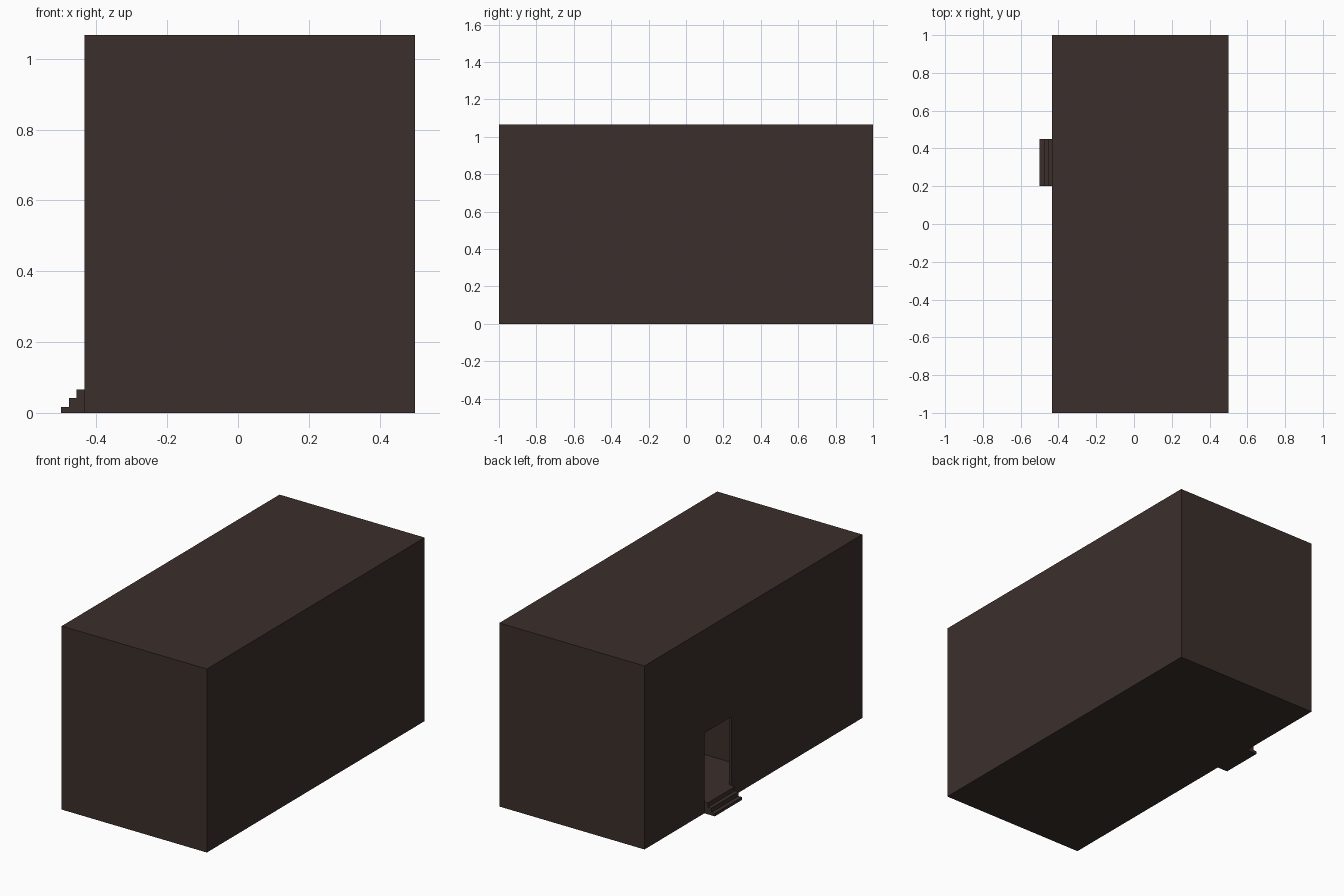
import bpy

if "Cube" in bpy.data.objects:
    bpy.data.objects.remove(bpy.data.objects["Cube"])

U = 1 / 60  # base module: wall thickness

mat = bpy.data.materials.new("dark_brown")
mat.diffuse_color = (0.044, 0.028, 0.024, 1)
mat.use_nodes = True
mat.node_tree.nodes["Principled BSDF"].inputs["Base Color"].default_value = mat.diffuse_color


def box(name, x, y, z):
    """Box from (min, max) ranges on each axis."""
    bpy.ops.mesh.primitive_cube_add(size=1)
    ob = bpy.context.object
    ob.name = name
    for v in ob.data.vertices:
        v.co = [r[1] if c > 0 else r[0] for c, r in zip(v.co, (x, y, z))]
    ob.data.materials.append(mat)
    return ob


def cut(target, cutter):
    """Subtract the cutter, then remove it."""
    mod = target.modifiers.new("cut", 'BOOLEAN')
    mod.operation = 'DIFFERENCE'
    mod.solver = 'EXACT'
    mod.object = cutter
    bpy.context.view_layer.objects.active = target
    bpy.ops.object.modifier_apply(modifier=mod.name)
    bpy.data.objects.remove(cutter)


# Building shell
left, right, top, floor = -26 * U, 0.5, 64 * U, 4 * U
shell = box("building_shell", (left, right), (-1, 1), (0, top))

# Two rooms either side of an inner partition
for y in ((-1 + U, -3 * U), (-2 * U, 1 - U)):
    cut(shell, box("room_cutter", (left + U, right - U), y, (floor, top - U)))

# Doorway in the left wall
door_y = (0.2, 0.45)
cut(shell, box("door_cutter", (left - U, left + 1.5 * U), door_y, (floor, floor + 0.4)))

# Entrance steps, one stepped profile extruded across the doorway
profile = [(left, 0), (-0.5, 0)]
run = (left + 0.5) / 3
for i in range(3):
    h = (1 + 1.5 * i) * U
    profile += [(-0.5 + run * i, h), (-0.5 + run * (i + 1), h)]
n = len(profile)
verts = [(x, y, z) for y in door_y for x, z in profile]
faces = [tuple(range(n - 1, -1, -1)), tuple(range(n, 2 * n))]
faces += [(i, (i + 1) % n, (i + 1) % n + n, i + n) for i in range(n)]
mesh = bpy.data.meshes.new("entrance_steps")
mesh.from_pydata(verts, [], faces)
mesh.validate()
import bmesh
bm = bmesh.new()
bm.from_mesh(mesh)
bmesh.ops.recalc_face_normals(bm, faces=bm.faces)
bm.to_mesh(mesh)
bm.free()
mesh.materials.append(mat)
bpy.context.collection.objects.link(bpy.data.objects.new("entrance_steps", mesh))
